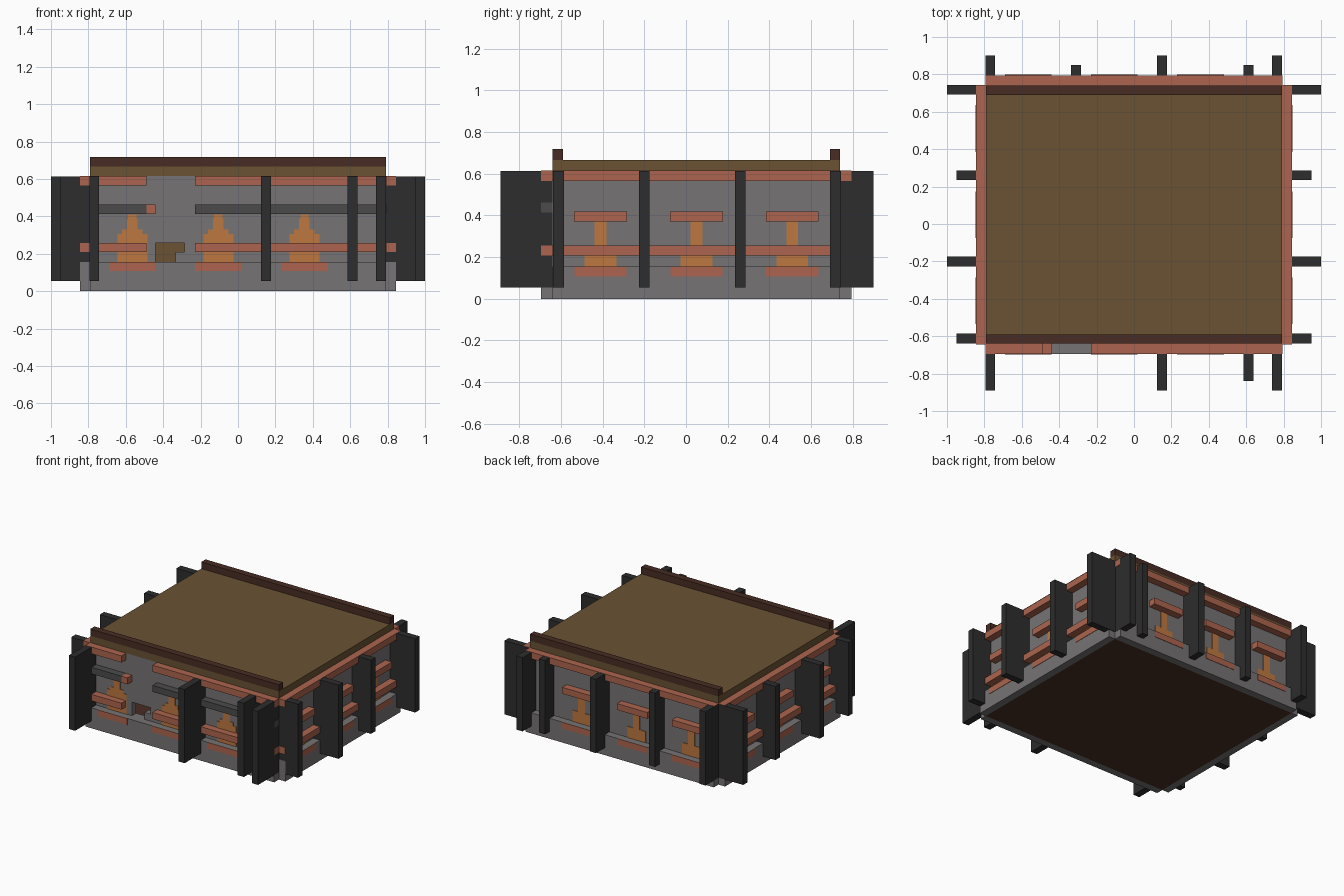
import bpy, bmesh

cube = bpy.data.objects.get("Cube")
if cube:
    bpy.data.objects.remove(cube, do_unlink=True)


def material(name, *rgb):
    lin = [((c / 255 + 0.055) / 1.055) ** 2.4 for c in rgb] + [1.0]
    m = bpy.data.materials.new(name)
    m.use_nodes = True
    m.diffuse_color = lin
    m.node_tree.nodes["Principled BSDF"].inputs["Base Color"].default_value = lin
    return m


STONE = material("stone grey", 118, 115, 116)
DARK_STONE = material("dark stone", 76, 75, 76)
CHARCOAL = material("charcoal", 45, 45, 46)
TERRACOTTA = material("terracotta", 172, 100, 78)
ORANGE = material("orange", 190, 120, 64)
BROWN = material("roof brown", 106, 82, 51)
DARK_WOOD = material("dark wood", 72, 44, 35)

# Wall planes and heights
X, FRONT, BACK = 0.79, -0.64, 0.74
OUT = 0.055          # how far rails and plinth stand out
LEDGE, EAVES = 0.155, 0.615
TOP_RAIL, UPPER_RAIL, MID_RAIL = (0.565, EAVES), (0.413, 0.462), (0.208, 0.257)


def box(name, mat, x, y, z):
    bm = bmesh.new()
    bmesh.ops.create_cube(bm, size=1)
    for v in bm.verts:
        for i, span in enumerate((x, y, z)):
            v.co[i] = max(span) if v.co[i] > 0 else min(span)
    mesh = bpy.data.meshes.new(name)
    bm.to_mesh(mesh)
    bm.free()
    mesh.materials.append(mat)
    ob = bpy.data.objects.new(name, mesh)
    bpy.context.collection.objects.link(ob)
    return ob


def on_wall(side, name, mat, u, out, z):
    """Box on a wall: u runs along the wall, out away from it."""
    name = f"{side}_{name}"
    if side in ("front", "back"):
        wall, sign = (FRONT, -1) if side == "front" else (BACK, 1)
        return box(name, mat, u, [wall + sign * o for o in out], z)
    sign = 1 if side == "left" else -1
    return box(name, mat, [sign * (X + o) for o in out], u, z)


# Hollow walls with a small opening at the front
T = 0.05
walls = box("walls", STONE, (-X, X), (FRONT, BACK), (0.01, EAVES))
cutters = [
    box("room_cutter", STONE, (-X + T, X - T), (FRONT + T, BACK - T), (0.05, 0.6)),
    box("opening_cutter", STONE, (-0.44, -0.285), (FRONT - T, FRONT + 2 * T), (LEDGE, 0.257)),
]
for cutter in cutters:
    mod = walls.modifiers.new("cut", "BOOLEAN")
    mod.operation, mod.solver, mod.object = "DIFFERENCE", "EXACT", cutter
    cutter.hide_render = True
    cutter.hide_viewport = True
    cutter.display_type = "WIRE"
box("opening_block", STONE, (-0.335, -0.285), (FRONT, FRONT + T), (LEDGE, 0.208))
box("inner_panel", BROWN, (-X + T, X - T), (BACK - T - 0.01, BACK - T), (0.05, 0.6))
box("inner_floor", DARK_WOOD, (-X + T, X - T), (FRONT + T, BACK - T), (0.05, 0.1))
box("underside", DARK_WOOD, (-X, X), (FRONT, BACK), (0, 0.01))

# Roof slab and parapet beams
box("roof", BROWN, (-X, X), (FRONT, BACK), (EAVES, 0.667))
for name, y in (("front", FRONT), ("back", BACK - T)):
    box(name + "_parapet", DARK_WOOD, (-X, X), (y, y + T), (0.667, 0.718))


def pillar(side, u, length):
    on_wall(side, "pillar", CHARCOAL, (u - 0.026, u + 0.026), (0, length), (0.055, EAVES - 0.002))


def window(side, u):
    def strip(name, mat, half, out, z):
        on_wall(side, name, mat, (u - half, u + half), out, z)
    strip("window_apron", TERRACOTTA, 0.125, (OUT, OUT + 0.003), (0.108, LEDGE))
    if side == "front":
        tiers = [(0.08, LEDGE, 0.305), (0.055, 0.305, 0.33),
                 (0.028, 0.33, 0.385), (0.022, 0.385, 0.41)]
    else:
        tiers = [(0.076, LEDGE, 0.24), (0.028, 0.24, 0.37)]
        strip("window_hood", TERRACOTTA, 0.127, (0, OUT), (0.37, 0.418))
    for half, low, high in tiers:
        strip("window_pane", ORANGE, half, (0, 0.004), (low, high))


def rail(side, name, mat, u, z):
    on_wall(side, name, mat, u, (0, OUT), z)


# Plinth, top rail and windows on every side
SPAN_X = (-X - 0.003, X + 0.003)
SPAN_Y = (FRONT - 0.003, BACK + 0.003)
for side in ("front", "back", "left", "right"):
    wide = side in ("front", "back")
    on_wall(side, "plinth", STONE, (-X, X) if wide else (FRONT, BACK), (0, OUT), (0, LEDGE))
    for u in (-0.565, -0.105, 0.355) if wide else (-0.41, 0.05, 0.51):
        window(side, u)

# Side walls: full rails and alternating pillars
for side in ("left", "right"):
    rail(side, "top_rail", TERRACOTTA, SPAN_Y, TOP_RAIL)
    rail(side, "mid_rail", TERRACOTTA, SPAN_Y, MID_RAIL)
    for y, length in ((-0.612, 0.16), (-0.2, 0.21), (0.26, 0.16), (0.718, 0.21)):
        pillar(side, y, length)

# Back wall: top rail only
rail("back", "top_rail", TERRACOTTA, SPAN_X, TOP_RAIL)
for x in (-0.768, 0.15, 0.765):
    pillar("back", x, 0.16)
    pillar("front", x, 0.25)
for x in (-0.31, 0.612):
    pillar("back", x, 0.11)
pillar("front", 0.612, 0.2)

# Front wall: rails broken around the opening
for span in ((SPAN_X[0], -0.49), (-0.23, SPAN_X[1])):
    rail("front", "top_rail", TERRACOTTA, span, TOP_RAIL)
    rail("front", "upper_rail", DARK_STONE, span, UPPER_RAIL)
    rail("front", "mid_rail", TERRACOTTA, span, MID_RAIL)
rail("front", "rail_end_block", TERRACOTTA, (-0.49, -0.44), UPPER_RAIL)
